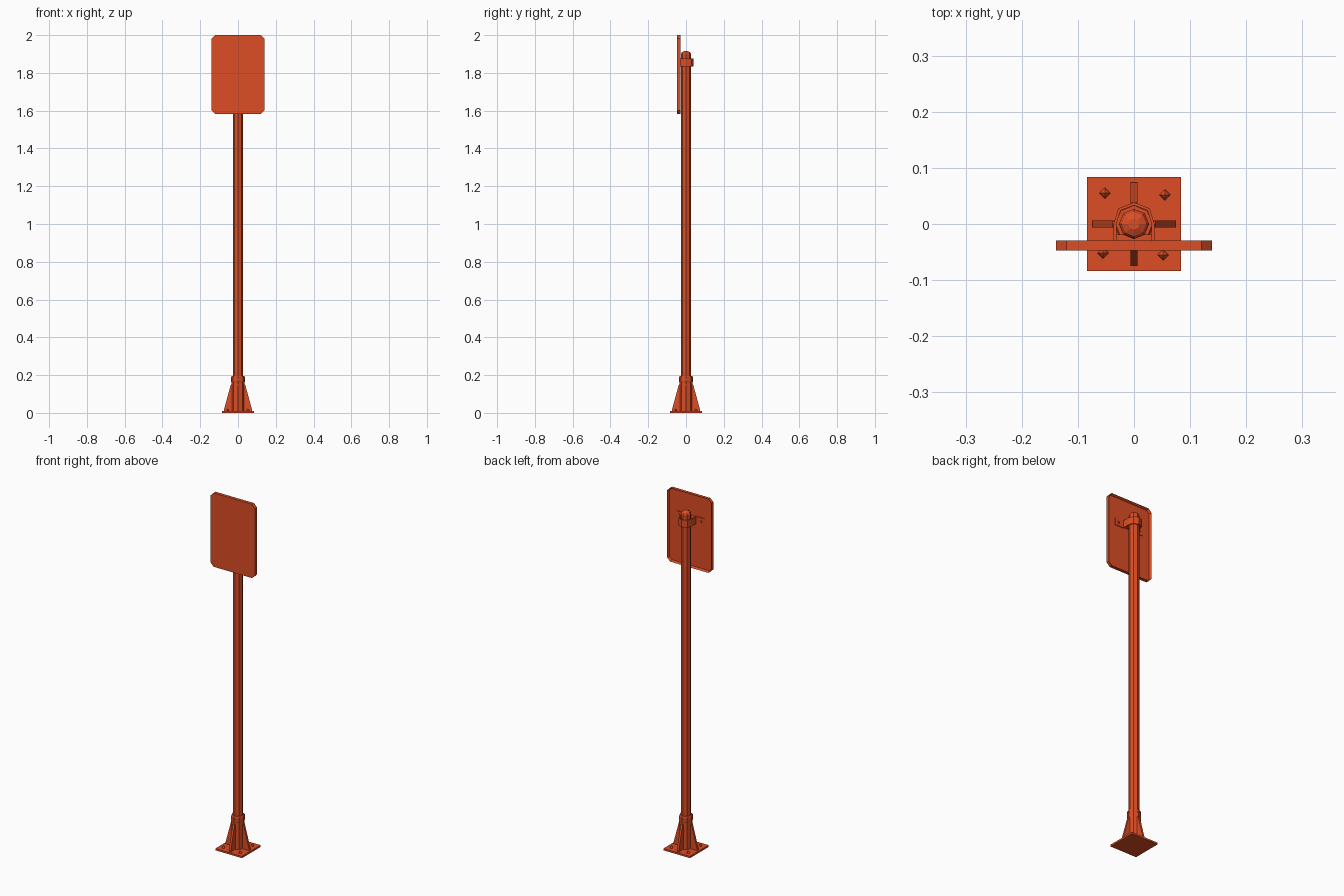
import bpy, bmesh, math
from mathutils import Matrix, Vector

if "Cube" in bpy.data.objects:
    bpy.data.objects.remove(bpy.data.objects["Cube"], do_unlink=True)

COLOUR = (0.72, 0.075, 0.018, 1)
paint = bpy.data.materials.new("orange_red_paint")
paint.use_nodes = True
paint.diffuse_color = COLOUR
paint.node_tree.nodes["Principled BSDF"].inputs["Base Color"].default_value = COLOUR


def finish(name, bm):
    bmesh.ops.recalc_face_normals(bm, faces=bm.faces)
    mesh = bpy.data.meshes.new(name)
    bm.to_mesh(mesh)
    bm.free()
    mesh.materials.append(paint)
    ob = bpy.data.objects.new(name, mesh)
    bpy.context.collection.objects.link(ob)
    return ob


def lathe(name, rings, sides=8, matrix=Matrix()):
    """Faceted solid from (radius, height) rings, closed at both ends."""
    bm = bmesh.new()
    loops = [[bm.verts.new((r * math.cos(math.tau * i / sides),
                            r * math.sin(math.tau * i / sides), z))
              for i in range(sides)] for r, z in rings]
    for a, b in zip(loops, loops[1:]):
        for i in range(sides):
            j = (i + 1) % sides
            bm.faces.new((a[i], a[j], b[j], b[i]))
    bm.faces.new(loops[0])
    bm.faces.new(loops[-1])
    bm.transform(matrix)
    return finish(name, bm)


def prism(bm, points, offset):
    face = bm.faces.new([bm.verts.new(p) for p in points])
    out = bmesh.ops.extrude_face_region(bm, geom=[face])
    moved = [v for v in out["geom"] if isinstance(v, bmesh.types.BMVert)]
    bmesh.ops.translate(bm, verts=moved, vec=offset)
    return [f for f in out["geom"] if isinstance(f, bmesh.types.BMFace)][0]


# Base plate
bm = bmesh.new()
bmesh.ops.create_cube(bm, size=1, matrix=Matrix.Translation((0, 0, 0.005))
                      @ Matrix.Diagonal((0.167, 0.167, 0.01, 1)))
finish("base_plate", bm)

# Post with domed cap, and the sleeve around its foot
lathe("post", [(0.027, 0.01), (0.027, 1.9), (0.022, 1.909), (0.01, 1.915)])
lathe("foot_sleeve", [(0.034, 0.01), (0.034, 0.16), (0.036, 0.165),
                      (0.036, 0.19), (0.033, 0.196)])

# Gussets, sleeve screws and anchor bolts, one per side
for i in range(4):
    turn = Matrix.Rotation(i * math.pi / 2, 4, "Z")
    bm = bmesh.new()
    prism(bm, [(0.025, -0.006, 0.01), (0.074, -0.006, 0.01), (0.074, -0.006, 0.018),
               (0.038, -0.006, 0.15), (0.025, -0.006, 0.15)], Vector((0, 0.012, 0)))
    bm.transform(turn)
    finish(f"gusset_{i + 1}", bm)
    sideways = Matrix.Rotation(math.pi / 2, 4, "Y")
    lathe(f"sleeve_screw_{i + 1}", [(0.006, 0), (0.005, 0.004)], 6,
          turn @ Matrix.Translation((0.034, 0, 0.177)) @ sideways)
    lathe(f"anchor_bolt_{i + 1}", [(0.01, 0), (0.007, 0.007), (0.001, 0.012)], 4,
          turn @ Matrix.Translation((0.055, 0.052, 0.01)))

# Sign panel: chamfered plate with a recessed back
W, LOW, HIGH, C = 0.139, 1.582, 2.0, 0.019
half = [(W - C, LOW), (W, LOW + C), (W, HIGH - C), (W - C, HIGH)]
outline = half + [(-x, z) for x, z in reversed(half)]
bm = bmesh.new()
back = prism(bm, [(x, -0.047, z) for x, z in outline], Vector((0, 0.018, 0)))
bmesh.ops.inset_region(bm, faces=[back], thickness=0.007)
bmesh.ops.translate(bm, verts=back.verts, vec=(0, -0.013, 0))
finish("sign_panel", bm)

# Clamp strap wrapping the post, with tabs against the panel
side = [(0.088, -0.041), (0.034, -0.041), (0.034, 0), (0.026, 0.026)]
path = side + [(0, 0.036)] + [(-x, y) for x, y in reversed(side)]
bm = bmesh.new()
low = [bm.verts.new((x, y, 1.835)) for x, y in path]
high = [bm.verts.new((x, y, 1.876)) for x, y in path]
for i in range(len(path) - 1):
    bm.faces.new((low[i], low[i + 1], high[i + 1], high[i]))
strap = finish("clamp_strap", bm)
solid = strap.modifiers.new("thickness", "SOLIDIFY")
solid.thickness = 0.005
solid.offset = 0
solid.use_even_offset = True

# Inner clamp block between the panel and post
bm = bmesh.new()
bmesh.ops.create_cube(bm, size=1, matrix=Matrix.Translation((0, -0.03, 1.8555))
                      @ Matrix.Diagonal((0.064, 0.022, 0.034, 1)))
finish("clamp_block", bm)

# Tab bolts
for name, s in (("left", 1), ("right", -1)):
    lathe(f"tab_bolt_{name}", [(0.007, 0), (0.005, 0.006)], 6,
          Matrix.Translation((s * 0.068, -0.039, 1.8555))
          @ Matrix.Rotation(-math.pi / 2, 4, "X"))
